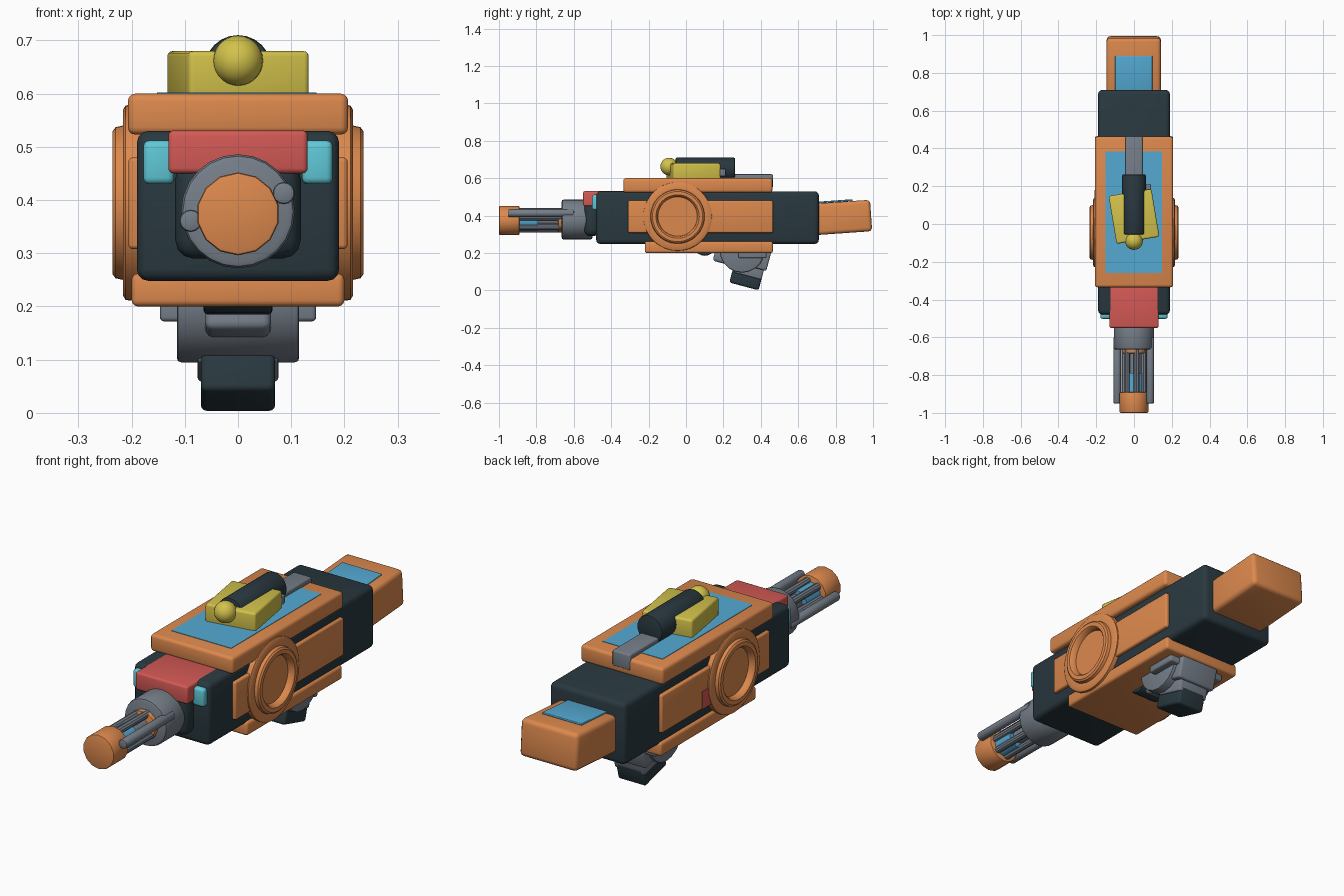
import bpy, bmesh, math
from mathutils import Matrix, Vector

if "Cube" in bpy.data.objects:
    bpy.data.objects.remove(bpy.data.objects["Cube"])


def material(name, rgb):
    m = bpy.data.materials.new(name)
    m.diffuse_color = (*rgb, 1)
    m.use_nodes = True
    m.node_tree.nodes["Principled BSDF"].inputs["Base Color"].default_value = m.diffuse_color
    return m


ORANGE = material("orange", (0.72, 0.25, 0.075))
DARK = material("dark slate", (0.022, 0.040, 0.050))
GRAY = material("steel gray", (0.18, 0.21, 0.25))
BLUE = material("blue", (0.09, 0.40, 0.65))
CYAN = material("cyan", (0.115, 0.58, 0.68))
RED = material("red", (0.65, 0.10, 0.09))
YELLOW = material("yellow", (0.65, 0.54, 0.07))


def finish(name, bm, mat, smooth=35):
    bmesh.ops.recalc_face_normals(bm, faces=bm.faces)
    me = bpy.data.meshes.new(name)
    bm.to_mesh(me)
    bm.free()
    ob = bpy.data.objects.new(name, me)
    bpy.context.collection.objects.link(ob)
    me.materials.append(mat)
    bpy.ops.object.select_all(action='DESELECT')
    ob.select_set(True)
    bpy.context.view_layer.objects.active = ob
    if smooth:
        bpy.ops.object.shade_smooth_by_angle(angle=math.radians(smooth))
    return ob


def box(name, x, y, z, mat, bevel=0.012, rot=(0, 0, 0)):
    """Rounded box from (min, max) ranges, rotated in degrees about its centre."""
    lo, hi = Vector((x[0], y[0], z[0])), Vector((x[1], y[1], z[1]))
    bm = bmesh.new()
    bmesh.ops.create_cube(bm, size=1, matrix=Matrix.Diagonal((*(hi - lo), 1)))
    if bevel:
        bmesh.ops.bevel(bm, geom=bm.edges[:], offset=bevel, segments=3,
                        profile=0.5, affect='EDGES', clamp_overlap=True)
    r = Matrix.Identity(4)
    for a, ax in zip(rot, 'XYZ'):
        r = Matrix.Rotation(math.radians(a), 4, ax) @ r
    bm.transform(Matrix.Translation((lo + hi) / 2) @ r)
    return finish(name, bm, mat)


def rod(name, centre, radius, span, mat, axis='Y', sides=24, bevel=0.008):
    """Cylinder along Y (centre = x, z) or along X (centre = y, z)."""
    bm = bmesh.new()
    bmesh.ops.create_cone(bm, cap_ends=True, segments=sides, radius1=radius,
                          radius2=radius, depth=span[1] - span[0])
    if bevel:
        rim = [e for e in bm.edges if abs(e.verts[0].co.z - e.verts[1].co.z) < 1e-5]
        bmesh.ops.bevel(bm, geom=rim, offset=bevel, segments=2, profile=0.5, affect='EDGES')
    mid = sum(span) / 2
    if axis == 'Y':
        m = Matrix.Translation((centre[0], mid, centre[1])) @ Matrix.Rotation(math.pi / 2, 4, 'X')
    else:
        m = Matrix.Translation((mid, *centre)) @ Matrix.Rotation(math.pi / 2, 4, 'Y')
    bm.transform(m)
    return finish(name, bm, mat)


def side_dial(name, side):
    """Lathed disc with a raised ring, on one flank."""
    profile = [(0, 0.208), (0.105, 0.208), (0.109, 0.229), (0.116, 0.236), (0.134, 0.236),
               (0.142, 0.23), (0.145, 0.216), (0.175, 0.216), (0.183, 0.211), (0.185, 0.18)]
    bm = bmesh.new()
    vs = [bm.verts.new((h, r, 0)) for r, h in profile]
    edges = [bm.edges.new(p) for p in zip(vs, vs[1:])]
    bmesh.ops.spin(bm, geom=vs + edges, cent=(0, 0, 0), axis=(1, 0, 0),
                   angle=math.tau, steps=48, use_merge=True)
    bmesh.ops.remove_doubles(bm, verts=bm.verts, dist=1e-5)
    bm.transform(Matrix.Translation((0, -0.045, 0.395)) @ Matrix.Diagonal((side, 1, 1, 1)))
    ob = finish(name, bm, ORANGE)
    # make sure the open-backed disc faces outward
    if sum(p.normal.x * p.area for p in ob.data.polygons) * side < 0:
        ob.data.flip_normals()


# Main body and armour plates
box("body", (-0.19, 0.19), (-0.48, 0.71), (0.248, 0.53), DARK, 0.022)
box("top_plate", (-0.207, 0.207), (-0.335, 0.462), (0.523, 0.60), ORANGE, 0.014)
box("top_panel", (-0.152, 0.148), (-0.26, 0.385), (0.596, 0.602), BLUE, 0)
box("bottom_plate", (-0.20, 0.20), (-0.22, 0.465), (0.20, 0.262), ORANGE, 0.012)
for s, side in ((-1, "left"), (1, "right")):
    box(side + "_side_panel", sorted((s * 0.17, s * 0.206)), (-0.31, 0.465), (0.308, 0.48), ORANGE, 0.008)
    side_dial(side + "_dial", s)
    box(side + "_front_lamp", sorted((s * 0.12, s * 0.178)), (-0.502, -0.45), (0.43, 0.512), CYAN)
box("side_mark", (-0.209, -0.203), (0.12, 0.18), (0.31, 0.39), RED, 0)

# Nose
box("nose_block", (-0.131, 0.131), (-0.55, -0.32), (0.45, 0.531), RED, 0.01)
box("nose_collar", (-0.118, 0.118), (-0.545, -0.46), (0.29, 0.475), DARK, 0.035)

# Barrel assembly
rod("barrel_housing", (0, 0.379), 0.107, (-0.665, -0.50), GRAY, bevel=0.012)
rod("barrel_base_ring", (0, 0.375), 0.065, (-0.685, -0.65), ORANGE, sides=14)
rod("barrel_core", (0, 0.375), 0.03, (-0.90, -0.60), GRAY, sides=14, bevel=0)
rod("barrel_glow", (0, 0.372), 0.052, (-0.90, -0.79), BLUE, sides=16, bevel=0)
rod("muzzle_cap", (0, 0.374), 0.078, (-1.0, -0.89), ORANGE, sides=14, bevel=0.006)
for i, (x, z) in enumerate(((0.086, 0.413), (-0.089, 0.361))):
    rod(f"outer_rod_{i}", (x, z), 0.021, (-0.95, -0.60), GRAY, sides=14, bevel=0.006)
for i in range(6):
    a = math.radians(15 + 60 * i)
    rod(f"inner_rod_{i}", (0.052 * math.cos(a), 0.375 + 0.052 * math.sin(a)), 0.016,
        (-0.91, -0.60), GRAY, sides=10, bevel=0)

# Stock
box("stock", (-0.145, 0.142), (0.66, 0.99), (0.305, 0.473), ORANGE, 0.02, (4, 0, 0))
box("stock_panel", (-0.10, 0.097), (0.68, 0.89), (0.471, 0.48), BLUE, 0.003, (4, 0, 0))

# Sight assembly on top
box("sight_base", (-0.115, 0.115), (-0.088, 0.168), (0.59, 0.68), YELLOW, 0.01, (0, 0, 9.5))
rod("sight_tube", (0, 0.647), 0.063, (-0.055, 0.262), DARK, bevel=0.006)
box("sight_rail", (-0.045, 0.045), (0.10, 0.465), (0.55, 0.621), GRAY, 0.007)
box("sight_knob", (0.06, 0.09), (0.15, 0.212), (0.61, 0.65), GRAY, 0.006)
bm = bmesh.new()
bmesh.ops.create_uvsphere(bm, u_segments=24, v_segments=14, radius=0.047,
                          matrix=Matrix.Translation((0, -0.09, 0.662)))
finish("sight_bead", bm, YELLOW)

# Grip below
rod("grip_hub", (0.30, 0.215), 0.12, (-0.115, 0.115), GRAY, axis='X', sides=20)
box("grip_mount", (-0.147, 0.147), (0.28, 0.43), (0.172, 0.225), GRAY, 0.008)
box("grip_rear", (-0.10, 0.10), (0.345, 0.445), (0.115, 0.225), GRAY, 0.01, (-15, 0, 0))
box("grip_front_lug", (-0.062, 0.062), (0.15, 0.25), (0.145, 0.215), GRAY, 0.015, (-15, 0, 0))
box("grip_neck", (-0.076, 0.076), (0.265, 0.415), (0.075, 0.15), GRAY, 0.008, (-15, 0, 0))
box("grip_foot", (-0.07, 0.07), (0.24, 0.402), (0.02, 0.108), DARK, 0.012, (-15, 0, 0))
rod("trigger_boss", (0.10, 0.245), 0.06, (-0.065, 0.065), DARK, axis='X', sides=20)
